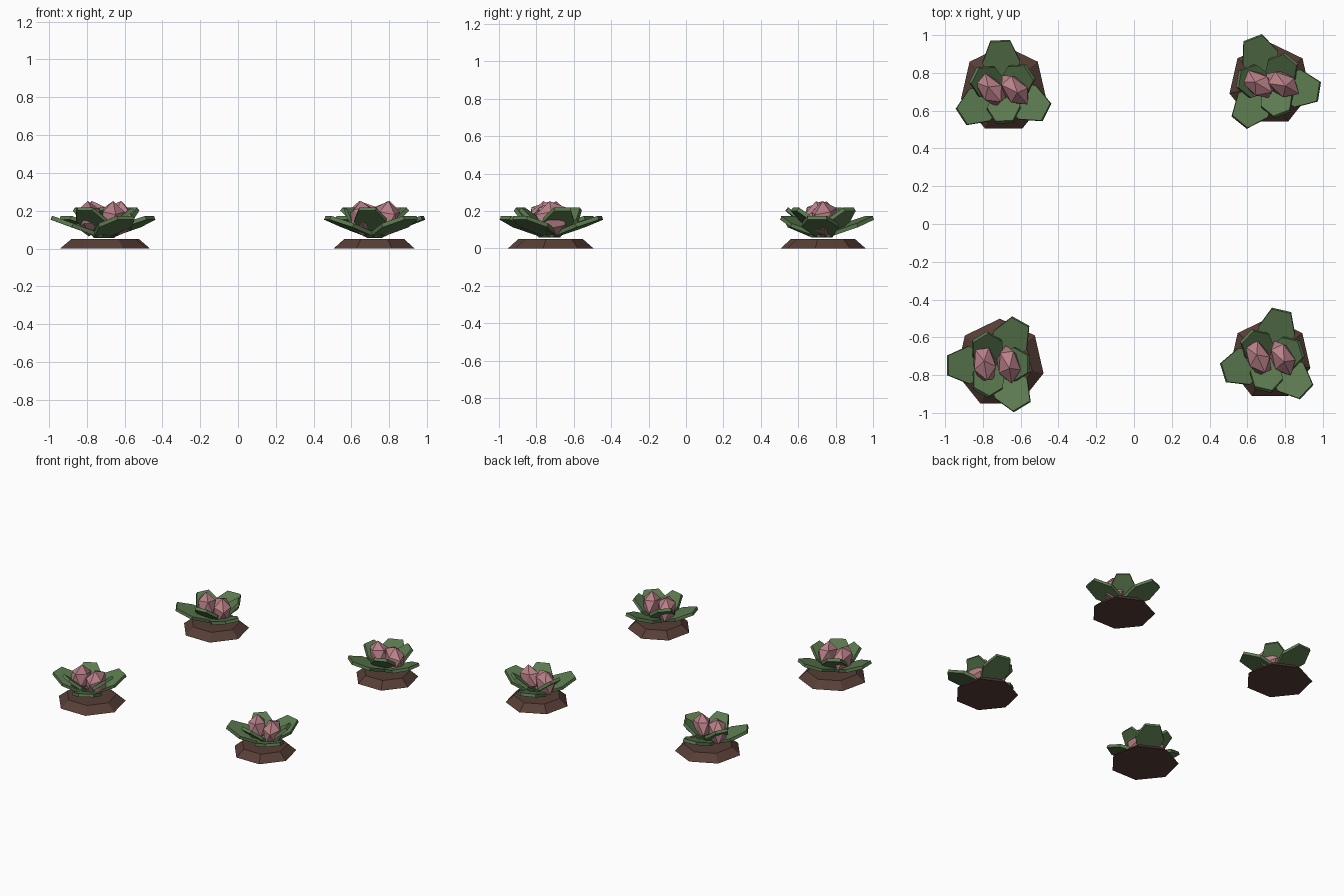
import bpy, bmesh, math
from mathutils import Matrix, Vector

cube = bpy.data.objects.get("Cube")
if cube:
    bpy.data.objects.remove(cube, do_unlink=True)


def material(name, rgb):
    m = bpy.data.materials.new(name)
    m.use_nodes = True
    m.diffuse_color = (*rgb, 1)
    m.node_tree.nodes["Principled BSDF"].inputs["Base Color"].default_value = (*rgb, 1)
    return m


SOIL = material("soil_brown", (0.095, 0.048, 0.037))
GREEN = material("leaf_green", (0.105, 0.195, 0.078))
PINK = material("bud_pink", (0.49, 0.22, 0.25))


def finish(bm, name, mat, matrix):
    bm.transform(matrix)
    bmesh.ops.recalc_face_normals(bm, faces=bm.faces)
    mesh = bpy.data.meshes.new(name)
    bm.to_mesh(mesh)
    bm.free()
    mesh.materials.append(mat)
    obj = bpy.data.objects.new(name, mesh)
    bpy.context.collection.objects.link(obj)


def turn(degrees, axis):
    return Matrix.Rotation(math.radians(degrees), 4, axis)


# Seven-sided sloping mound
def mound(name, x, y, radius):
    bm = bmesh.new()
    bmesh.ops.create_cone(bm, cap_ends=True, segments=7, radius1=radius,
                          radius2=radius * 0.74, depth=0.05)
    for v in bm.verts:      # point one corner to the back
        a = math.atan2(v.co.y, v.co.x)
        r = v.co.to_2d().length
        k = round(a / (math.tau / 7) - 0.01)
        b = math.pi / 2 + k * math.tau / 7
        v.co.x, v.co.y = r * math.cos(b), r * math.sin(b)
    finish(bm, name, SOIL, Matrix.Translation((x, y, 0.025)))


# Blunt-tipped leaf slab, tilted up and turned around the plant
def leaf(name, x, y, angle, tilt, length, width):
    bm = bmesh.new()
    half = [(0, 0.42), (0.58, 1), (1, 0.52)]
    outline = [(u, w) for u, w in half] + [(u, -w) for u, w in reversed(half)]
    face = bm.faces.new([bm.verts.new((u * length, w * width, 0)) for u, w in outline])
    ext = bmesh.ops.extrude_face_region(bm, geom=[face])
    for v in ext["geom"]:
        if isinstance(v, bmesh.types.BMVert):
            v.co.z += 0.022
    finish(bm, name, GREEN,
           Matrix.Translation((x, y, 0.057)) @ turn(angle, 'Z') @ turn(-tilt, 'Y'))


# Faceted bud, long in one direction
def bud(name, x, y, angle, lean):
    bm = bmesh.new()
    bmesh.ops.create_icosphere(bm, subdivisions=1, radius=1)
    finish(bm, name, PINK,
           Matrix.Translation((x, y, 0.158)) @ turn(angle, 'Z') @ turn(lean, 'Y')
           @ Matrix.Diagonal(Vector((0.106, 0.068, 0.096, 1))))


# Corner plants: mound centre, mound radius, leaf centre, turn
PLANTS = {
    "back_right": (-0.69, 0.715, 0.231, -0.695, 0.71, 93),
    "back_left": (0.72, 0.74, 0.22, 0.722, 0.741, 111),
    "front_right": (-0.71, -0.738, 0.237, -0.727, -0.744, 61),
    "front_left": (0.72, -0.714, 0.219, 0.722, -0.711, 77),
}

for place, (mx, my, radius, x, y, phi) in PLANTS.items():
    mound(place + "_mound", mx, my, radius)
    for i in range(3):
        a = phi + 120 * i
        leaf(f"{place}_outer_leaf_{i + 1}", x, y, a, 20, 0.28, 0.1)
        leaf(f"{place}_inner_leaf_{i + 1}", x, y, a + 60, 39, 0.228, 0.088)
    for side, s in (("right", -1), ("left", 1)):
        bud(f"{place}_{side}_bud", x + s * 0.064, y, phi - 142, s * 12)
